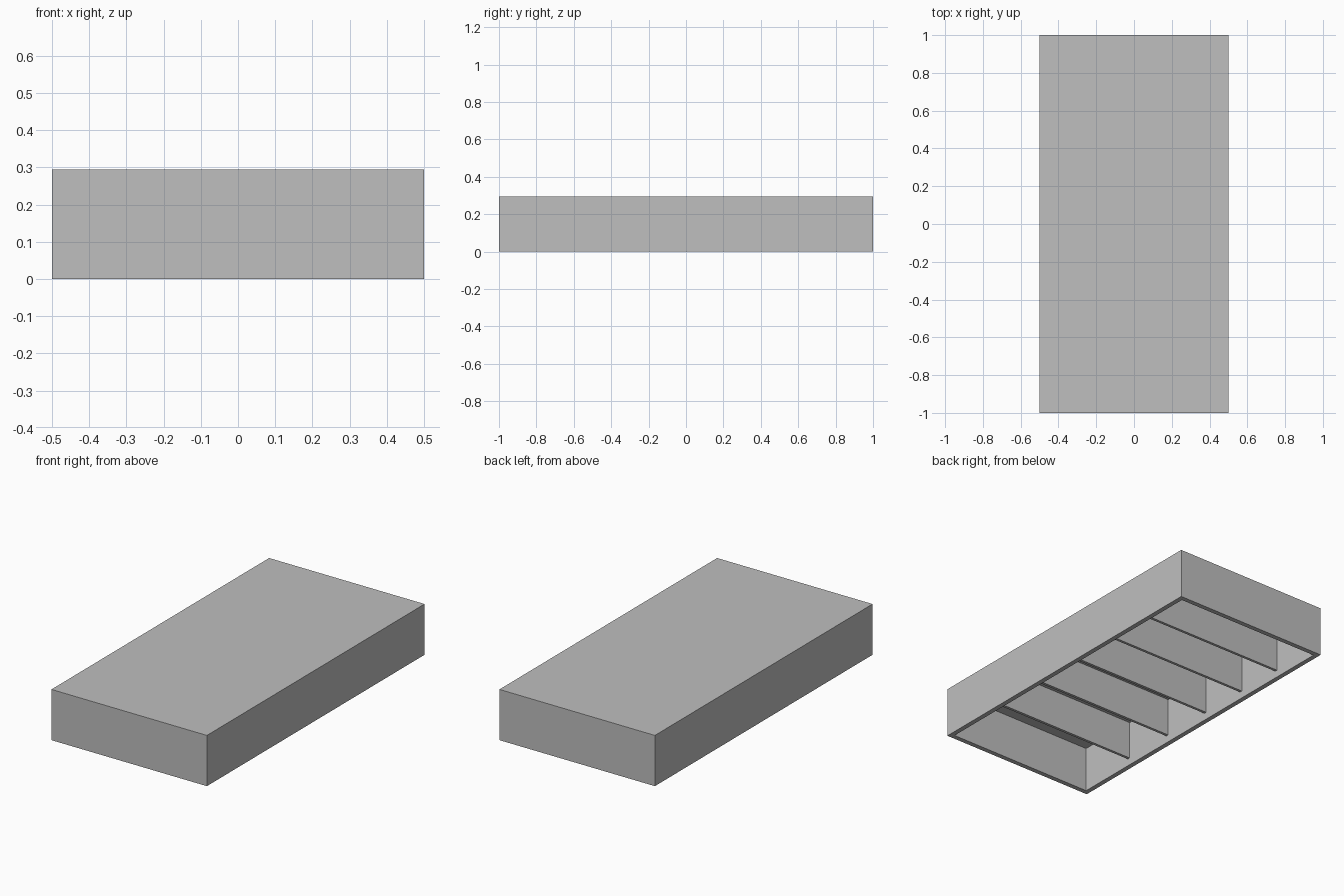
import bpy

# Remove the default cube
cube = bpy.data.objects.get("Cube")
if cube:
    bpy.data.objects.remove(cube, do_unlink=True)

WIDTH, LENGTH, HEIGHT = 1.0, 2.0, 0.295
WALL = 0.028
RIB = 0.016
RIB_BOTTOM = 0.043

# Single plain grey
grey = bpy.data.materials.new("plain_grey")
grey.use_nodes = True
colour = (0.52, 0.52, 0.52, 1.0)
grey.diffuse_color = colour
grey.node_tree.nodes["Principled BSDF"].inputs["Base Color"].default_value = colour


def box(name, low, high):
    """Flat-shaded box between two opposite corners."""
    centre = [(a + b) / 2 for a, b in zip(low, high)]
    bpy.ops.mesh.primitive_cube_add(size=1, location=centre)
    obj = bpy.context.object
    obj.name = name
    obj.scale = [b - a for a, b in zip(low, high)]
    bpy.ops.object.transform_apply(location=False, rotation=False, scale=True)
    obj.data.materials.append(grey)
    return obj


# Shell: a closed block hollowed out from below
hx, hy = WIDTH / 2, LENGTH / 2
shell = box("shell", (-hx, -hy, 0), (hx, hy, HEIGHT))
cavity = box("cavity_cutter",
             (-hx + WALL, -hy + WALL, -WALL), (hx - WALL, hy - WALL, HEIGHT - WALL))
cut = shell.modifiers.new("hollow", "BOOLEAN")
cut.operation = "DIFFERENCE"
cut.solver = "EXACT"
cut.object = cavity
bpy.context.view_layer.objects.active = shell
bpy.ops.object.modifier_apply(modifier=cut.name)
bpy.data.objects.remove(cavity, do_unlink=True)

# Cross ribs hanging from the underside of the top
for i, y in enumerate((-0.6, -0.27, 0.055, 0.36, 0.66)):
    box(f"cross_rib_{i + 1}",
        (-hx + WALL, y - RIB, RIB_BOTTOM), (hx - WALL, y, HEIGHT - WALL))
